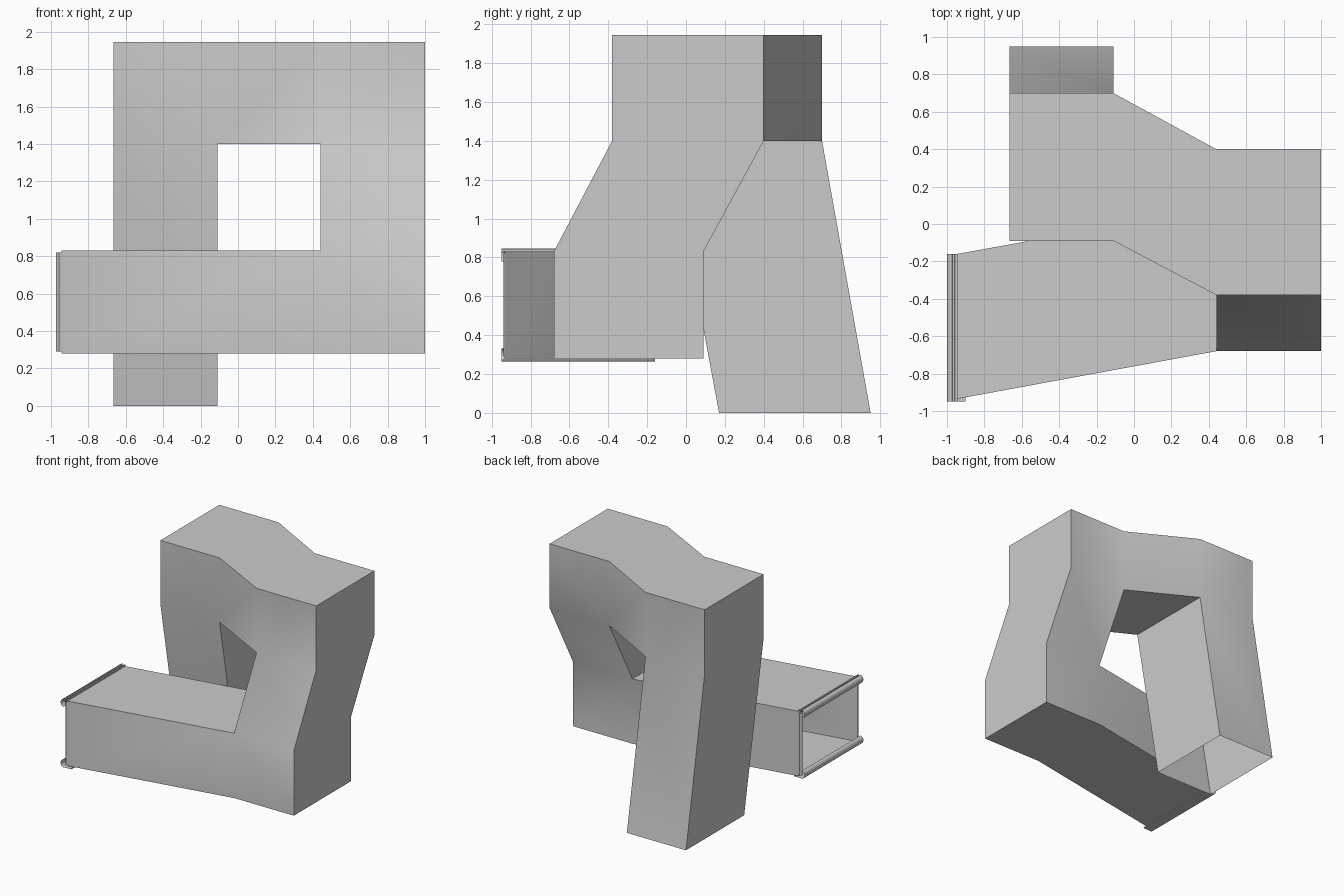
import bpy, bmesh, math

cube = bpy.data.objects.get("Cube")
if cube:
    bpy.data.objects.remove(cube)

grey = bpy.data.materials.new("plain grey")
grey.use_nodes = True
grey.diffuse_color = (0.6, 0.6, 0.6, 1)
grey.node_tree.nodes["Principled BSDF"].inputs["Base Color"].default_value = (0.6, 0.6, 0.6, 1)


def finish(name, bm):
    bmesh.ops.remove_doubles(bm, verts=bm.verts, dist=0.0005)
    bmesh.ops.recalc_face_normals(bm, faces=bm.faces)
    mesh = bpy.data.meshes.new(name)
    bm.to_mesh(mesh)
    bm.free()
    mesh.materials.append(grey)
    obj = bpy.data.objects.new(name, mesh)
    bpy.context.collection.objects.link(obj)
    bpy.ops.object.select_all(action="DESELECT")
    obj.select_set(True)
    bpy.context.view_layer.objects.active = obj
    bpy.ops.object.shade_smooth_by_angle(angle=math.radians(30))
    return obj


# Folded duct: (outer xz, inner xz, front y, back y) for each section
X0, X1, X2, X3 = -0.665, -0.11, 0.44, 1.0
Z0, Z1, Z2, Z3 = 0.28, 0.83, 1.4, 1.945
END = -0.945
low, mid, high = (-0.68, 0.09), (-0.38, 0.4), (-0.09, 0.7)
sections = [
    ((END, Z0), (END, Z1), (-0.935, -0.16)),
    ((X2, Z0), (X2, Z1), low),
    ((X3, Z0), (X2, Z1), low),
    ((X3, Z1), (X2, Z1), low),
    ((X3, Z2), (X2, Z2), mid),
    ((X3, Z3), (X2, Z2), mid),
    ((X2, Z3), (X2, Z2), mid),
    ((X1, Z3), (X1, Z2), high),
    ((X0, Z3), (X1, Z2), high),
    ((X0, Z2), (X1, Z2), high),
    ((X0, 0), (X1, 0), (0.17, 0.95)),
]
bm = bmesh.new()
rings = []
for (ox, oz), (ix, iz), (front, back) in sections:
    corners = [(ox, front, oz), (ix, front, iz), (ix, back, iz), (ox, back, oz)]
    rings.append([bm.verts.new(c) for c in corners])
for a, b in zip(rings, rings[1:]):
    for i in range(4):
        j = (i + 1) % 4
        quad = [a[i], a[j], b[j], b[i]]
        if len({tuple(v.co) for v in quad}) == 4:
            bm.faces.new(quad)
        elif len({tuple(v.co) for v in quad}) == 3:
            unique = list({tuple(v.co): v for v in quad}.values())
            bm.faces.new(unique)
finish("folded_duct", bm)


def strip(name, profile, start, end, place):
    """Sweep an open profile from start to end as a thin sheet."""
    bm = bmesh.new()
    rows = [[bm.verts.new(place(u, v, t)) for u, v in profile] for t in (start, end)]
    for i in range(len(profile) - 1):
        bm.faces.new((rows[0][i], rows[0][i + 1], rows[1][i + 1], rows[1][i]))
    return finish(name, bm)


# Curled lips along the open end, u outward from the end and v away from the duct
curl = [(-0.027 - 0.028 * math.sin(a), -0.018 + 0.033 * math.cos(a))
        for a in [math.pi * k / 8 for k in range(9)]]
top_lip = [(0, 0), (0, 0.012), (-0.012, 0.012), (-0.015, -0.005), (-0.025, -0.005)] + curl
bottom_lip = [(0.045, 0.004), (0.045, 0.012), (0, 0.012), (-0.012, 0.012)] + curl
strip("top_lip", top_lip, -0.95, -0.16, lambda u, v, t: (END + u, t, Z1 + v))
strip("bottom_lip", bottom_lip, -0.95, -0.16, lambda u, v, t: (END + u, t, Z0 - v))

# Narrow upright edges of the open end
edge = [(0, 0), (-0.012, 0.004), (-0.022, -0.002), (-0.028, -0.012), (-0.02, -0.02)]
strip("front_lip", edge, Z0 + 0.01, Z1 - 0.01, lambda u, v, t: (END + u, -0.935 - v, t))
strip("back_lip", edge, Z0 + 0.01, Z1 - 0.01, lambda u, v, t: (END + u, -0.16 + v, t))
